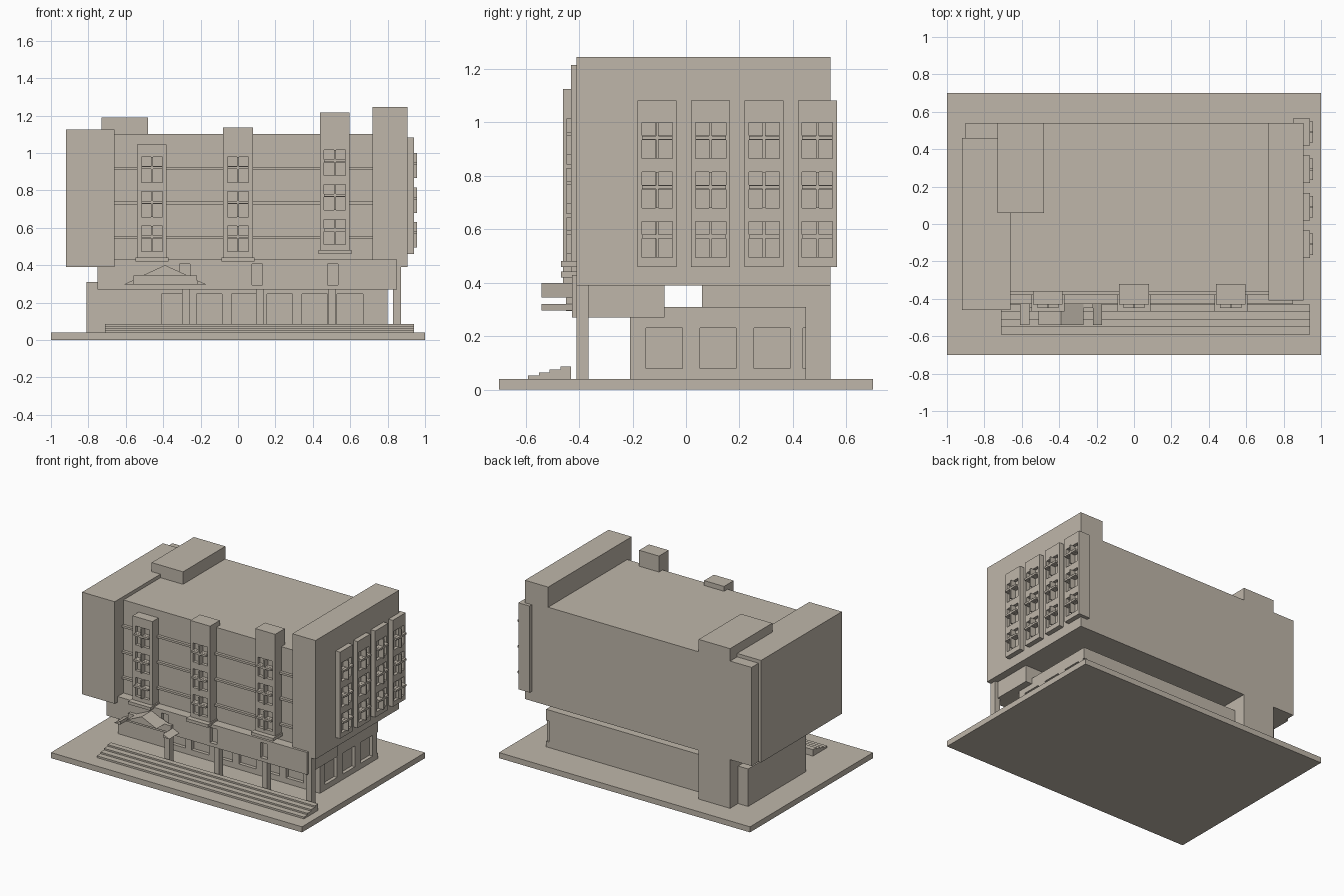
import bpy, bmesh

if "Cube" in bpy.data.objects:
    bpy.data.objects.remove(bpy.data.objects["Cube"])

stone = bpy.data.materials.new("warm_stone")
stone.diffuse_color = (0.52, 0.47, 0.40, 1)
stone.use_nodes = True
stone.node_tree.nodes["Principled BSDF"].inputs["Base Color"].default_value = stone.diffuse_color


def make(name, bm):
    bmesh.ops.recalc_face_normals(bm, faces=bm.faces)
    me = bpy.data.meshes.new(name)
    bm.to_mesh(me)
    bm.free()
    me.materials.append(stone)
    ob = bpy.data.objects.new(name, me)
    bpy.context.collection.objects.link(ob)
    return ob


def boxes(name, items):
    """One object from boxes given as (x0, x1, y0, y1, z0, z1)."""
    bm = bmesh.new()
    for x0, x1, y0, y1, z0, z1 in items:
        vs = bmesh.ops.create_cube(bm, size=1)["verts"]
        for v in vs:
            v.co.x = x1 if v.co.x > 0 else x0
            v.co.y = y1 if v.co.y > 0 else y0
            v.co.z = z1 if v.co.z > 0 else z0
    return make(name, bm)


def box(name, *b):
    return boxes(name, [b])


def cut(ob, items):
    cutter = boxes(ob.name + "_cutter", items)
    cutter.hide_render = True
    cutter.display_type = 'WIRE'
    mod = ob.modifiers.new("openings", 'BOOLEAN')
    mod.operation = 'DIFFERENCE'
    mod.solver = 'EXACT'
    mod.object = cutter


def prism(name, outline, y0, y1):
    """Extrude an (x, z) outline from y0 to y1."""
    bm = bmesh.new()
    f = bm.faces.new([bm.verts.new((x, y0, z)) for x, z in outline])
    ext = bmesh.ops.extrude_face_region(bm, geom=[f])["geom"]
    bmesh.ops.translate(bm, vec=(0, y1 - y0, 0),
                        verts=[g for g in ext if isinstance(g, bmesh.types.BMVert)])
    return make(name, bm)


def window_parts(c, z, place):
    """Four pane recesses and a projecting cross for a window centred on c, base at z.
    place(u0, u1, d0, d1, z0, z1) maps width and outward depth to a box."""
    panes = [place(c + a, c + a + 0.051, -0.022, 0.05, z + lo, z + hi)
             for a in (-0.057, 0.006) for lo, hi in ((0, 0.07), (0.086, 0.135))]
    bars = [place(c - 0.057, c + 0.057, -0.025, 0.018, z + 0.071, z + 0.085),
            place(c - 0.005, c + 0.005, -0.025, 0.018, z, z + 0.135)]
    return panes, bars


def window_bay(name, body, c, z0, place):
    bay = box(name, *body)
    panes, bars = [], []
    for i in range(3):
        p, b = window_parts(c, z0 + 0.185 * i, place)
        panes += p
        bars += b
    cut(bay, panes)
    boxes(name + "_window_crosses", bars)


# Site slab and entrance steps
box("base_slab", -1, 1, -0.7, 0.7, 0, 0.04)
for i in range(4):
    box(f"entrance_step_{i}", -0.71, 0.94, -0.592 + 0.041 * i, -0.43, 0.035, 0.053 + 0.0112 * i)

# Ground floor with recessed windows
ground = box("ground_floor", -0.81, 0.8, -0.21, 0.45, 0.03, 0.31)
cut(ground,
    [(-0.41 + 0.188 * i, -0.273 + 0.188 * i, -0.3, -0.185, 0.08, 0.245) for i in range(6)]
    + [(0.775, 0.9, -0.15 + 0.202 * i, -0.014 + 0.202 * i, 0.08, 0.23) for i in range(3)]
    + [(0.775, 0.9, 0.437, 0.5, 0.08, 0.23)])

# Upper building masses
box("main_block", -0.9, 0.8, -0.36, 0.54, 0.39, 1.10)
box("left_tower", -0.92, -0.66, -0.46, 0.46, 0.39, 1.125)
box("right_tower", 0.72, 0.905, -0.41, 0.54, 0.39, 1.245)
box("stair_core", -0.73, -0.48, 0.06, 0.541, 0.03, 1.19)

# Fascia over the porch, with small recessed windows
fascia = box("porch_fascia", -0.75, 0.85, -0.427, -0.08, 0.27, 0.43)
cut(fascia, [(x - 0.028, x + 0.028, -0.5, -0.4, 0.295, 0.405) for x in (-0.284, 0.103, 0.506)])

# Porch columns
for i, x in enumerate((-0.28, 0.115, 0.5)):
    box(f"porch_column_{i}", x - 0.02, x + 0.02, -0.41, -0.365, 0.03, 0.28)
box("corner_column", 0.83, 0.872, -0.41, -0.365, 0.03, 0.40)

# Horizontal wall bands
for i in range(3):
    z = 0.54 + 0.185 * i
    box(f"wall_band_{i}", -0.67, 0.73, -0.38, -0.35, z, z + 0.015)


# Front window bays with sills
def front(u0, u1, d0, d1, z0, z1):
    return (u0, u1, -0.43 - d1, -0.43 - d0, z0, z1)


for i, (x, sill, top, win) in enumerate(((-0.46, 0.42, 1.045, 0.473),
                                         (0, 0.42, 1.135, 0.473),
                                         (0.518, 0.46, 1.215, 0.51))):
    window_bay(f"front_bay_{i}", (x - 0.079, x + 0.079, -0.43, -0.32, sill, top), x, win, front)
    box(f"front_sill_{i}", x - 0.088, x + 0.088, -0.467, -0.35, sill, sill + 0.022)


# Side window bays
def side(u0, u1, d0, d1, z0, z1):
    return (0.94 + d0, 0.94 + d1, u0, u1, z0, z1)


for i in range(4):
    y = -0.108 + 0.2 * i
    window_bay(f"side_bay_{i}", (0.85, 0.94, y - 0.073, y + 0.073, 0.46, 1.083), y, 0.495, side)

# Entrance gable: peak, two eaves and a set-back beam
prism("gable_peak", [(-0.51, 0.345), (-0.27, 0.345), (-0.39, 0.40)], -0.54, -0.42)
for name, s in (("gable_left_eave", -1), ("gable_right_eave", 1)):
    prism(name, [(-0.39 + s * 0.22, 0.297), (-0.39 + s * 0.17, 0.297),
                 (-0.39 + s * 0.17, 0.32)], -0.54, -0.42)
box("gable_beam", -0.56, -0.22, -0.45, -0.42, 0.295, 0.345)
